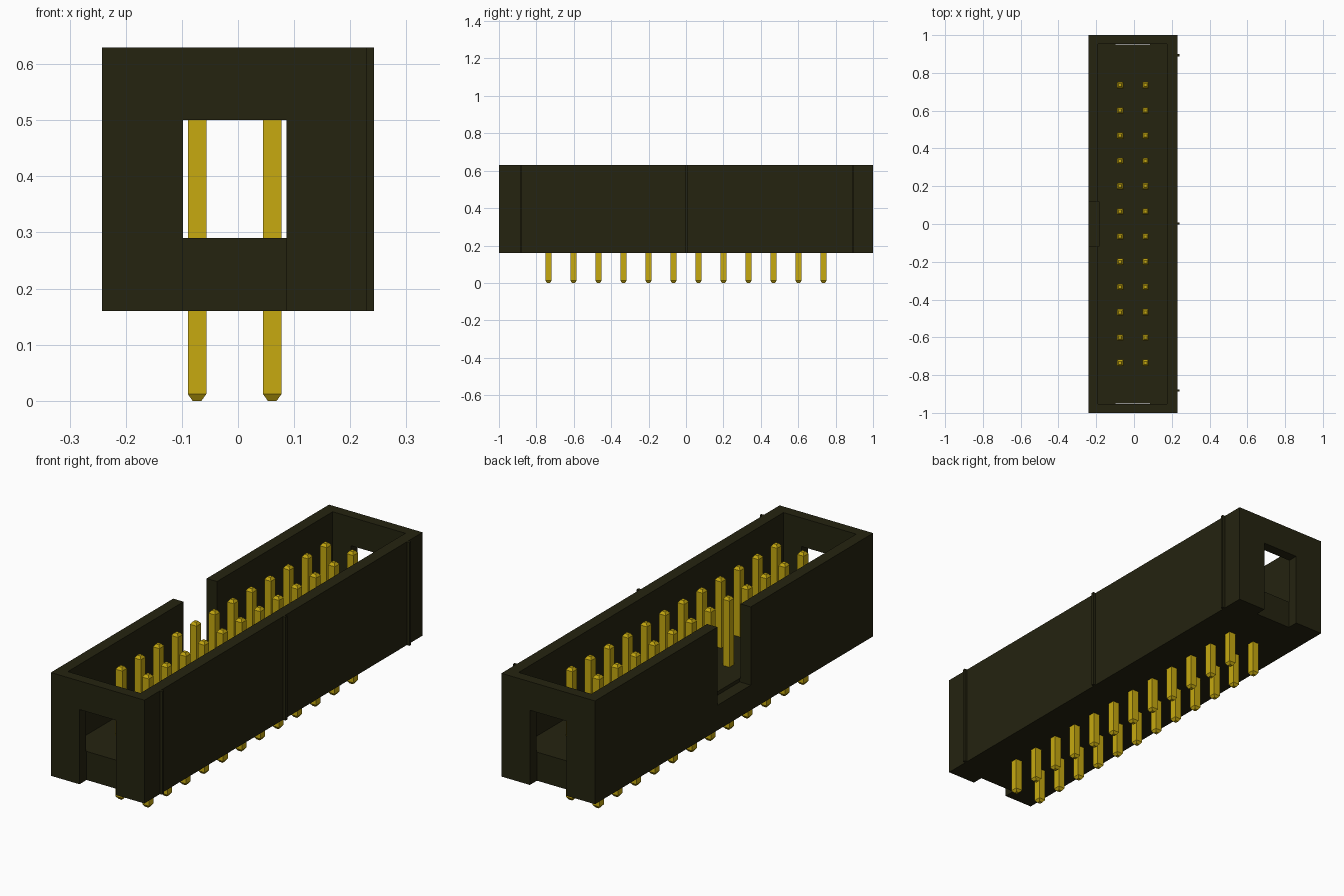
import bpy, bmesh
from mathutils import Vector

cube = bpy.data.objects.get("Cube")
if cube:
    bpy.data.objects.remove(cube, do_unlink=True)


def material(name, rgb):
    m = bpy.data.materials.new(name)
    m.use_nodes = True
    m.diffuse_color = (*rgb, 1)
    bsdf = next(n for n in m.node_tree.nodes if n.type == 'BSDF_PRINCIPLED')
    bsdf.inputs["Base Color"].default_value = (*rgb, 1)
    return m


BLACK = material("black_plastic", (0.018, 0.017, 0.005))
GOLD = material("gold_metal", (0.57, 0.40, 0.005))


def finish(name, bm, mat):
    bmesh.ops.recalc_face_normals(bm, faces=bm.faces)
    mesh = bpy.data.meshes.new(name)
    bm.to_mesh(mesh)
    bm.free()
    mesh.materials.append(mat)
    obj = bpy.data.objects.new(name, mesh)
    bpy.context.collection.objects.link(obj)
    return obj


def box(name, lo, hi, mat=BLACK):
    lo, hi = Vector(lo), Vector(hi)
    bm = bmesh.new()
    bmesh.ops.create_cube(bm, size=1)
    for v in bm.verts:
        v.co = Vector([(lo[i] + hi[i]) / 2 + v.co[i] * (hi[i] - lo[i]) for i in range(3)])
    return finish(name, bm, mat)


def cut(target, cutter):
    cutter.hide_render = True
    mod = target.modifiers.new("cut", 'BOOLEAN')
    mod.operation = 'DIFFERENCE'
    mod.solver = 'EXACT'
    mod.object = cutter
    bpy.context.view_layer.objects.active = target
    bpy.ops.object.modifier_apply(modifier=mod.name)
    bpy.data.objects.remove(cutter, do_unlink=True)


BOTTOM, FLOOR, TOP = 0.16, 0.29, 0.63

# Shrouded housing: open tray with a key notch in one side
housing = box("housing", (-0.242, -1, BOTTOM), (0.229, 1, TOP))
cut(housing, box("cavity_cutter", (-0.190, -0.952, FLOOR), (0.176, 0.952, 0.8)))
cut(housing, box("key_notch_cutter", (-0.4, -0.12, 0.274), (-0.186, 0.12, 0.8)))

# Slot in each end wall, open at the bottom
for s in (-1, 1):
    y0, y1 = sorted((s * 0.949, s * 1.1))
    cut(housing, box("end_slot_cutter", (-0.098, y0, 0.1), (0.086, y1, 0.5)))

# Thin upright ribs on the side opposite the notch
for i, y in enumerate((-0.882, 0.003, 0.893)):
    box(f"side_rib_{i + 1}", (0.225, y - 0.006, BOTTOM), (0.242, y + 0.006, TOP))


# Square pin with tapered tips, made of stacked square rings
def pin(name, x, y):
    bm = bmesh.new()
    rings = []
    for z, r in ((0, 0.008), (0.012, 0.0165), (0.591, 0.0165), (0.603, 0.008)):
        rings.append([bm.verts.new((x + a * r, y + b * r, z))
                      for a, b in ((-1, -1), (1, -1), (1, 1), (-1, 1))])
    for lower, upper in zip(rings, rings[1:]):
        for k in range(4):
            n = (k + 1) % 4
            bm.faces.new((lower[k], lower[n], upper[n], upper[k]))
    bm.faces.new(rings[0])
    bm.faces.new(rings[-1])
    return finish(name, bm, GOLD)


# Two rows of twelve pins
for side, x in (("right", -0.073), ("left", 0.061)):
    for i in range(12):
        pin(f"{side}_pin_{i + 1}", x, -0.735 + i * 1.47 / 11)
